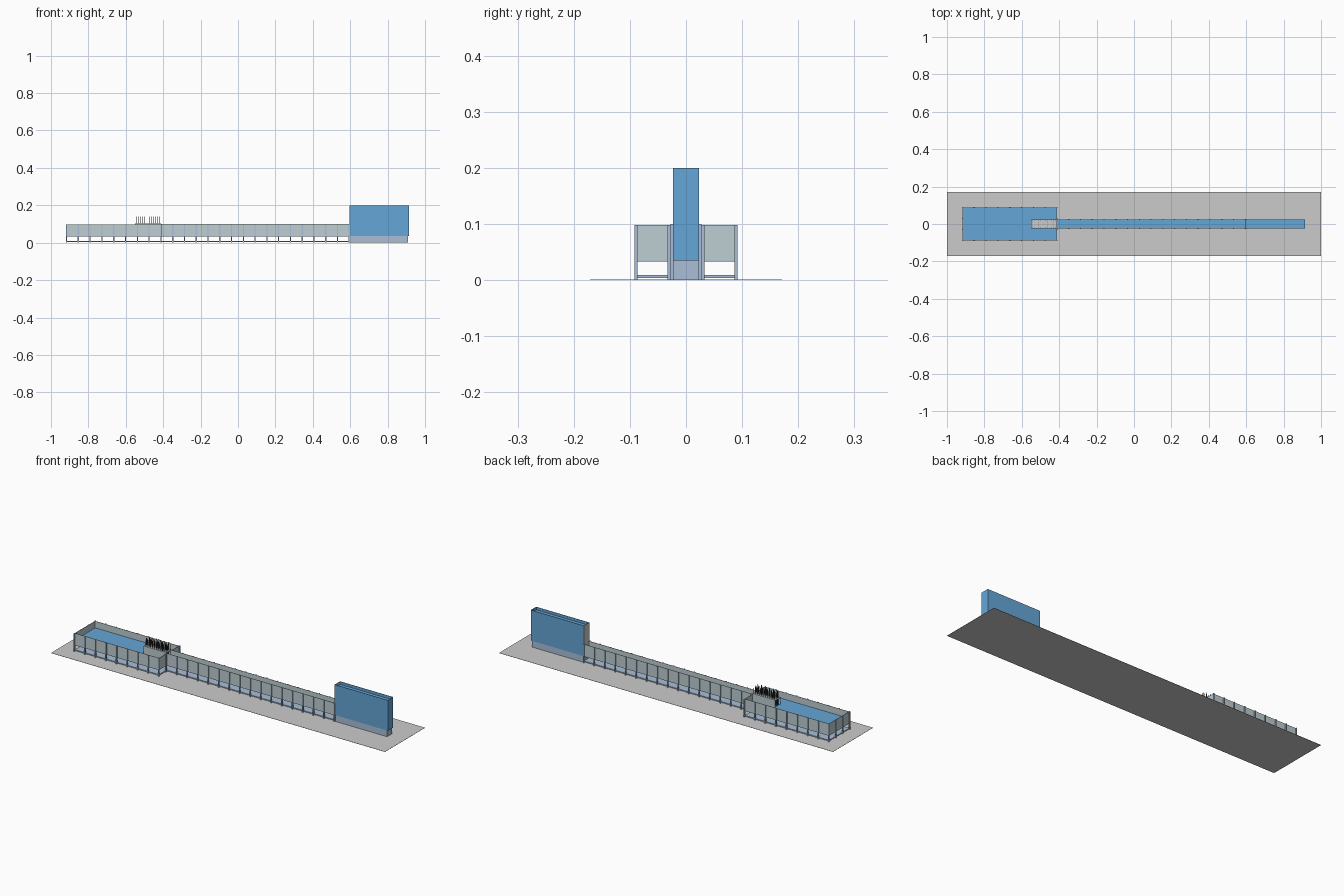
import bpy, bmesh
from mathutils import Matrix, Vector

if "Cube" in bpy.data.objects:
    bpy.data.objects.remove(bpy.data.objects["Cube"])


def material(name, rgb):
    m = bpy.data.materials.new(name)
    m.diffuse_color = (*rgb, 1)
    m.use_nodes = True
    m.node_tree.nodes["Principled BSDF"].inputs["Base Color"].default_value = m.diffuse_color
    return m


WATER = material("water_blue", (0.13, 0.38, 0.68))
PANEL = material("panel_glass", (0.52, 0.62, 0.65))
FRAME = material("frame_pale_blue", (0.40, 0.52, 0.68))
DARK = material("dark_rod", (0.04, 0.04, 0.04))


def boxes(name, spans, mat=None):
    """One object from boxes given as (x0, x1, y0, y1, z0, z1)."""
    bm = bmesh.new()
    for x0, x1, y0, y1, z0, z1 in spans:
        centre = Vector((x0 + x1, y0 + y1, z0 + z1)) / 2
        size = Matrix.Diagonal((x1 - x0, y1 - y0, z1 - z0, 1))
        bmesh.ops.create_cube(bm, size=1, matrix=Matrix.Translation(centre) @ size)
    mesh = bpy.data.meshes.new(name)
    bm.to_mesh(mesh)
    bm.free()
    ob = bpy.data.objects.new(name, mesh)
    bpy.context.collection.objects.link(ob)
    if mat:
        mesh.materials.append(mat)
    return ob


def post(x, y, z1, w=0.006):
    return (x - w / 2, x + w / 2, y - w / 2, y + w / 2, 0.001, z1)


X0, X1, X2, X3 = -0.917, -0.412, 0.595, 0.913   # basin | channel | reservoir
FLOOR, RIM, LEVEL, T = 0.035, 0.098, 0.062, 0.002
BW, CW = 0.087, 0.022                           # half widths

# Base sheet
boxes("base_sheet", [(-1, 1, -0.171, 0.171, 0, 0.001)])

# Wide basin: walls, floor, water
walls = [(X0, X0 + T, -BW, BW, FLOOR, RIM)]
for s in (-1, 1):
    ya, yb = sorted((s * BW, s * (BW - T)))
    walls.append((X0, X1, ya, yb, FLOOR, RIM))
    ya, yb = sorted((s * CW, s * BW))
    walls.append((X1 - T, X1, ya, yb, FLOOR, RIM))
boxes("basin_walls", walls, PANEL)
boxes("basin_floor", [(X0, X1, -BW, BW, FLOOR - 0.002, FLOOR)], FRAME)
boxes("basin_water", [(X0 + T, X1 - T, -BW + T, BW - T, FLOOR, LEVEL)], WATER)

# Basin posts and low shelf
posts = []
for i in range(9):
    x = X0 + (X1 - X0) * i / 8
    posts += [post(x, s * (BW + 0.002), RIM) for s in (-1, 1)]
for y in (-0.03, 0.03):
    posts += [post(X0, y, RIM), post(X1, y, RIM)]
boxes("basin_posts", posts, FRAME)
boxes("basin_shelf", [(X0, X1, -BW, BW, 0.004, 0.009)], FRAME)

# Narrow channel: walls, floor, water, posts, shelf
boxes("channel_walls",
      [(X1, X2, y - T / 2, y + T / 2, FLOOR, 0.1) for y in (-CW, CW)], PANEL)
boxes("channel_floor", [(X1, X2, -CW, CW, FLOOR - 0.002, FLOOR)], FRAME)
boxes("channel_water", [(X1 - T, X2, -CW + T / 2, CW - T / 2, FLOOR, LEVEL)], WATER)
boxes("channel_posts",
      [post(X1 + (X2 - X1) * i / 16, s * 0.025, 0.1) for i in range(17) for s in (-1, 1)],
      FRAME)
boxes("channel_shelf", [(X1, X2, -CW, CW, 0.004, 0.009)], FRAME)

# Tall reservoir: plinth, open box, gate, water
boxes("reservoir_plinth", [(X2, 0.908, -CW, CW, 0.001, FLOOR)], FRAME)
boxes("reservoir_walls", [
    (X2, X3, -0.023, -0.021, FLOOR, 0.2),
    (X2, X3, 0.021, 0.023, FLOOR, 0.2),
    (X3 - T, X3, -0.021, 0.021, FLOOR, 0.2)], WATER)
boxes("reservoir_gate", [(X2, X2 + T, -0.021, 0.021, FLOOR, 0.2)])
boxes("reservoir_water", [(X2 + T, X3 - T, -0.021, 0.021, FLOOR, 0.185)], WATER)

# Rod holder at the channel mouth: side panels, plate, rods
HX0 = -0.55
boxes("rod_holder_sides",
      [(HX0, X1, y - T / 2, y + T / 2, FLOOR, 0.103) for y in (-CW, CW)], PANEL)
boxes("rod_holder_plate", [(HX0, X1, -CW, CW, 0.099, 0.102)])
bm = bmesh.new()
for i in range(12):
    for j in range(4):
        top = 0.14 if (i + j) % 2 else 0.132
        pos = (HX0 + 0.006 + i * 0.0115, -0.0165 + j * 0.011, (top + 0.04) / 2)
        bmesh.ops.create_cone(bm, cap_ends=True, segments=6, radius1=0.0014,
                              radius2=0.0014, depth=top - 0.04,
                              matrix=Matrix.Translation(pos))
mesh = bpy.data.meshes.new("rods")
bm.to_mesh(mesh)
bm.free()
mesh.materials.append(DARK)
bpy.context.collection.objects.link(bpy.data.objects.new("rods", mesh))
